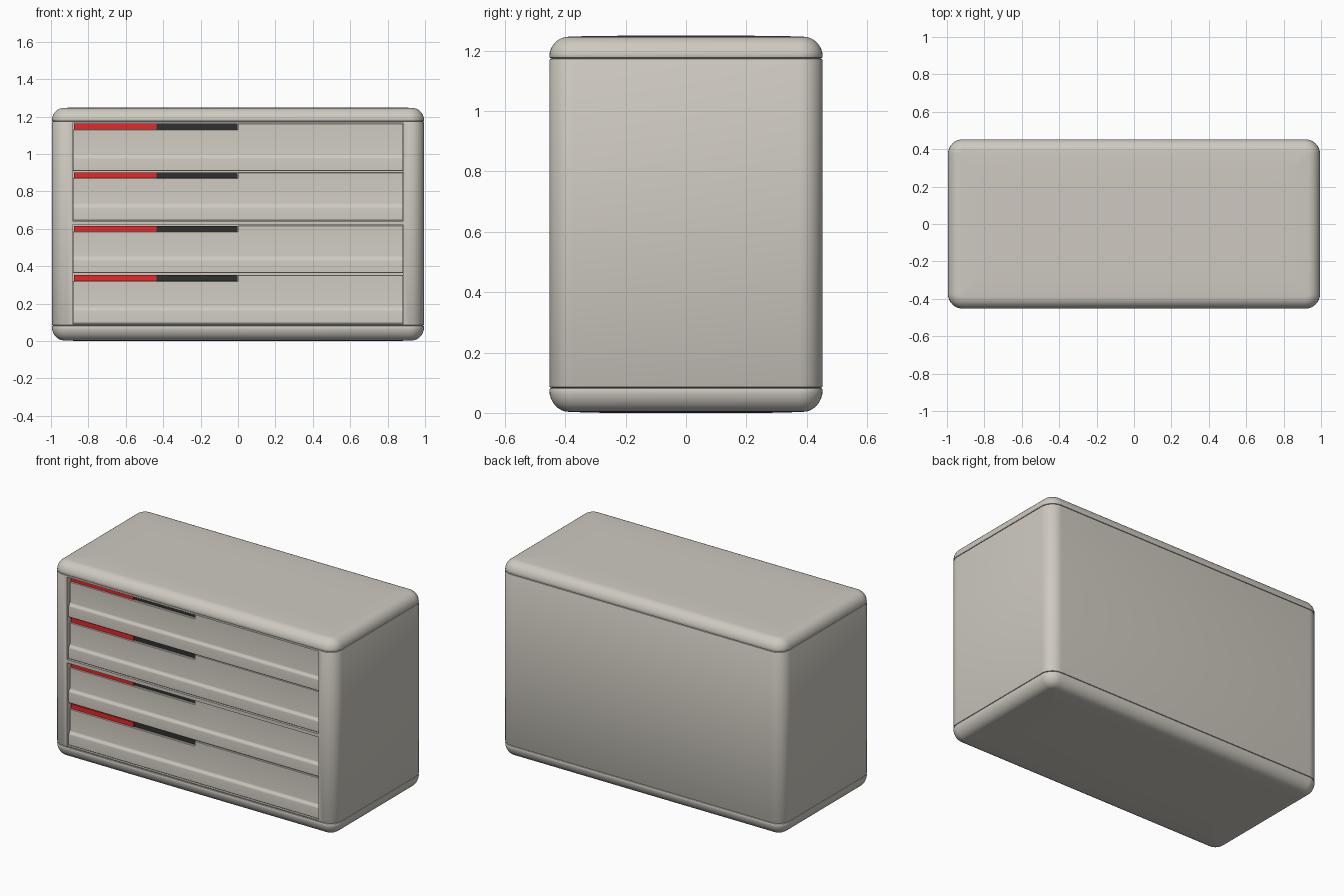
import bpy, bmesh, math

if "Cube" in bpy.data.objects:
    bpy.data.objects.remove(bpy.data.objects["Cube"])

HX, HY, R = 0.995, 0.453, 0.08


def material(name, rgb):
    m = bpy.data.materials.new(name)
    m.diffuse_color = (*rgb, 1)
    m.use_nodes = True
    m.node_tree.nodes["Principled BSDF"].inputs["Base Color"].default_value = m.diffuse_color
    return m


RED = material("red", (0.8, 0.02, 0.02))
DARK = material("charcoal", (0.03, 0.03, 0.03))
SHELL = material("warm_grey", (0.62, 0.59, 0.53))


def finish(name, bm, mat, smooth=True):
    bmesh.ops.recalc_face_normals(bm, faces=bm.faces)
    mesh = bpy.data.meshes.new(name)
    bm.to_mesh(mesh)
    bm.free()
    ob = bpy.data.objects.new(name, mesh)
    bpy.context.collection.objects.link(ob)
    mesh.materials.append(mat)
    if smooth:
        shade(ob)
    return ob


def shade(ob):
    bpy.ops.object.select_all(action='DESELECT')
    ob.select_set(True)
    bpy.context.view_layer.objects.active = ob
    bpy.ops.object.shade_smooth_by_angle(angle=math.radians(35))


def ring(bm, inset, z, n=8):
    # one rounded-rectangle loop
    r = max(R - inset, 0.01)
    cx, cy = HX - inset - r, HY - inset - r
    out = []
    for q, (sx, sy) in enumerate(((1, 1), (-1, 1), (-1, -1), (1, -1))):
        for i in range(n + 1):
            a = math.pi / 2 * (q + i / n)
            out.append(bm.verts.new((sx * cx + r * math.cos(a), sy * cy + r * math.sin(a), z)))
    return out


def loft(name, profile, mat, smooth=True):
    bm = bmesh.new()
    rings = [ring(bm, d, z) for d, z in profile]
    for a, b in zip(rings, rings[1:]):
        for i in range(len(a)):
            j = (i + 1) % len(a)
            bm.faces.new((a[i], a[j], b[j], b[i]))
    bm.faces.new(rings[0])
    bm.faces.new(rings[-1])
    return finish(name, bm, mat, smooth)


def extrude_x(name, profile, x0, x1, mat, smooth=True):
    # (y, z) outline swept along x
    bm = bmesh.new()
    a = [bm.verts.new((x0, y, z)) for y, z in profile]
    b = [bm.verts.new((x1, y, z)) for y, z in profile]
    for i in range(len(a)):
        j = (i + 1) % len(a)
        bm.faces.new((a[i], a[j], b[j], b[i]))
    bm.faces.new(a)
    bm.faces.new(b)
    return finish(name, bm, mat, smooth)


def box(name, x0, x1, y0, y1, z0, z1, mat):
    return extrude_x(name, [(y0, z0), (y1, z0), (y1, z1), (y0, z1)], x0, x1, mat, False)


# pillowed top and bottom caps
rr = 0.066
arc = [(rr * (1 - math.cos(t)), rr * math.sin(t)) for t in (math.pi / 2 * i / 8 for i in range(9))]
cap = [(0.008, 0.0), (0.002, 0.002), (0.0, 0.006)]
cap += [(d, 0.006 + h) for d, h in arc[1:]] + [(0.15, 0.0745), (0.25, 0.075)]
loft("top_cap", [(d, 1.175 + h) for d, h in cap], SHELL)
loft("bottom_cap", [(d, 0.083 - h * 0.083 / 0.075) for d, h in cap], SHELL)

# case with two drawer bays, separated by a middle rail
case = loft("case", [(0.008, 0.083), (0.002, 0.085), (0, 0.089),
                     (0, 1.169), (0.002, 1.173), (0.008, 1.175)], SHELL, False)
for k, (z0, z1) in enumerate(((0.092, 0.620), (0.642, 1.166))):
    cutter = box(f"bay_cutter_{k}", -0.886, 0.886, -0.6, -0.36, z0, z1, SHELL)
    cutter.hide_render = True
    mod = case.modifiers.new("bay", 'BOOLEAN')
    mod.object = cutter
    mod.solver = 'EXACT'
    bpy.context.view_layer.objects.active = case
    bpy.ops.object.modifier_apply(modifier=mod.name)
    bpy.data.objects.remove(cutter)
shade(case)

# drawer fronts: thicker lower band, finger slot on the upper left
for i, (z0, z1) in enumerate(((0.095, 0.353), (0.364, 0.617), (0.645, 0.903), (0.910, 1.163))):
    step = [(-0.446 + 0.012 * (1 - math.cos(math.pi * t / 6)) / 2, z0 + 0.066 + 0.025 * t / 6)
            for t in range(7)]
    for side, x0, x1, top in (("left", -0.881, 0.0, z1 - 0.031), ("right", 0.0, 0.881, z1)):
        prof = [(-0.365, z0), (-0.443, z0), (-0.446, z0 + 0.003)] + step
        prof += [(-0.434, top - 0.003), (-0.431, top), (-0.365, top)]
        extrude_x(f"drawer_front_{i}_{side}", prof, x0, x1, SHELL)
    box(f"red_pull_{i}", -0.876, -0.435, -0.428, -0.362, z1 - 0.033, z1 - 0.001, RED)
    box(f"dark_pull_{i}", -0.435, -0.002, -0.420, -0.362, z1 - 0.033, z1 - 0.001, DARK)
